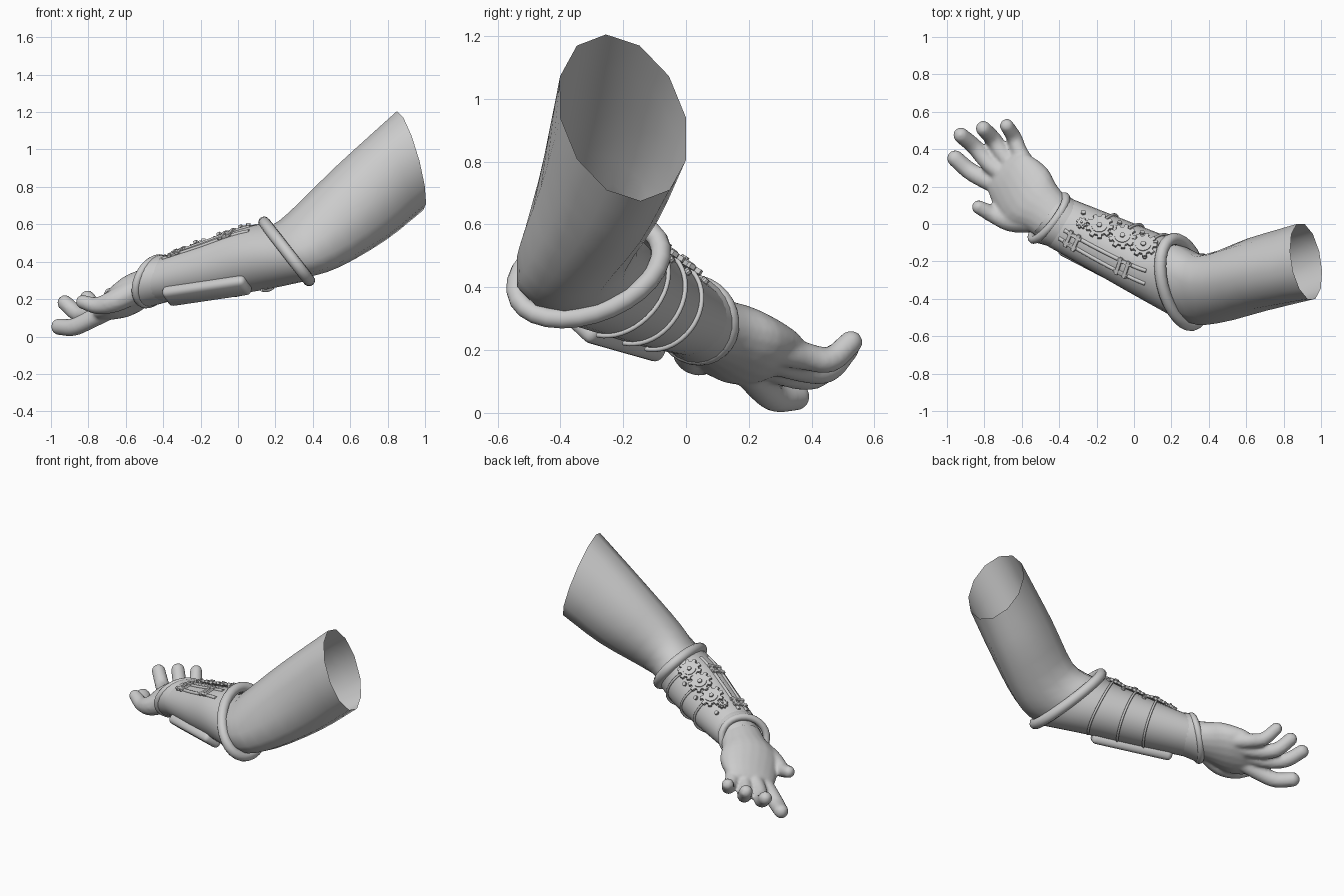
import bpy, bmesh
from math import pi, cos, sin, radians
from mathutils import Vector, Matrix

if "Cube" in bpy.data.objects:
    bpy.data.objects.remove(bpy.data.objects["Cube"])


def spline(rows, t):
    """Smooth interpolation through rows of numbers, t in 0..1."""
    n = len(rows) - 1
    i = min(int(t * n), n - 1)
    f = t * n - i
    b, c = rows[i], rows[i + 1]
    a = rows[i - 1] if i > 0 else [2 * p - q for p, q in zip(b, c)]
    d = rows[i + 2] if i + 2 <= n else [2 * q - p for p, q in zip(b, c)]
    return [0.5 * (2 * q + (r - p) * f + (2 * p - 5 * q + 4 * r - s) * f * f
                   + (3 * q - p - 3 * r + s) * f ** 3) for p, q, r, s in zip(a, b, c, d)]


def section_point(rows, t, ang, scale=1.0):
    s = spline(rows, t)
    return Vector(s[:3]) + scale * (Vector(s[3:6]) * cos(ang) + Vector(s[6:9]) * sin(ang))


def finish(name, bm, smooth=True):
    bmesh.ops.recalc_face_normals(bm, faces=bm.faces)
    me = bpy.data.meshes.new(name)
    bm.to_mesh(me)
    bm.free()
    for p in me.polygons:
        p.use_smooth = smooth
    ob = bpy.data.objects.new(name, me)
    bpy.context.collection.objects.link(ob)
    return ob


def skin(bm, rings, caps=False):
    vs = [[bm.verts.new(p) for p in r] for r in rings]
    n = len(vs[0])
    for a, b in zip(vs, vs[1:]):
        for i in range(n):
            j = (i + 1) % n
            bm.faces.new((a[i], a[j], b[j], b[i]))
    if caps:
        bm.faces.new(vs[0])
        bm.faces.new(vs[-1])


def loft(bm, rows, sides, steps, caps=False):
    skin(bm, [[section_point(rows, k / steps, 2 * pi * i / sides) for i in range(sides)]
              for k in range(steps + 1)], caps)


def tube(name, pts, r, cyclic=False, res=3):
    cu = bpy.data.curves.new(name, 'CURVE')
    cu.dimensions = '3D'
    cu.bevel_depth, cu.bevel_resolution, cu.use_fill_caps = r, res, True
    sp = cu.splines.new('POLY')
    sp.points.add(len(pts) - 1)
    for p, q in zip(sp.points, pts):
        p.co = (*q, 1)
    sp.use_cyclic_u = cyclic
    ob = bpy.data.objects.new(name, cu)
    bpy.context.collection.objects.link(ob)


# Each row: centre, sideways half axis, upward half axis
ARM = [(.92, -.2, .94, -.05, .2, 0, -.07, -.055, .265),
       (.66, -.27, .715, -.05, .193, 0, -.13, -.03, .2),
       (.42, -.345, .53, -.03, .185, 0, -.12, .02, .16),
       (.27, -.32, .455, 0, .2, 0, -.09, .06, .14),
       (.05, -.2, .4, .065, .14, 0, -.05, .025, .135),
       (-.2, -.08, .35, .06, .12, 0, -.03, .01, .12),
       (-.46, .05, .285, .08, .1, 0, 0, 0, .1)]
BRACER = [(.26, -.31, .455, 0, .215, 0, -.12, .085, .155),
          (.08, -.22, .413, .08, .16, 0, -.06, .025, .163),
          (-.15, -.11, .357, .07, .145, 0, -.035, .01, .145),
          (-.44, .03, .297, .08, .115, 0, .03, -.01, .122)]
PALM = [(-.42, .02, .29, .08, .1, 0, 0, 0, .1),
        (-.5, .09, .262, .088, .115, .01, 0, 0, .102),
        (-.58, .16, .22, .117, .137, .035, .0, -.02, .112),
        (-.66, .25, .177, .106, .116, .038, .0, .02, .08),
        (-.70, .29, .16, .082, .092, .03, 0, .02, .047)]

# Bare arm, open at the shoulder end
bm = bmesh.new()
loft(bm, ARM, 12, 18)
finish("arm", bm)

# Hand: palm and fingers fused together
bm = bmesh.new()
loft(bm, PALM, 20, 12, True)
FINGERS = [
    [(-.66, .18, .16, .055), (-.79, .235, .09, .05), (-.88, .285, .05, .048), (-.955, .35, .052, .045)],
    [(-.66, .24, .17, .055), (-.77, .32, .13, .048), (-.85, .41, .12, .045), (-.925, .475, .18, .042)],
    [(-.61, .27, .18, .055), (-.70, .37, .145, .048), (-.75, .45, .14, .045), (-.805, .51, .205, .042)],
    [(-.54, .26, .21, .055), (-.61, .38, .18, .045), (-.64, .46, .17, .042), (-.68, .525, .225, .038)],
    [(-.56, .02, .24, .068), (-.66, .02, .19, .062), (-.75, .05, .165, .047), (-.83, .09, .185, .038)]]
for path in FINGERS:
    rings = []
    for k in range(13):
        s = spline(path, k / 12)
        d = Vector(spline(path, min(1, k / 12 + .02))[:3]) - Vector(spline(path, max(0, k / 12 - .02))[:3])
        q = d.to_track_quat('Z', 'Y')
        rings.append([Vector(s[:3]) + q @ Vector((cos(a * pi / 6), sin(a * pi / 6), 0)) * s[3]
                      for a in range(12)])
    skin(bm, rings, True)
    tip = path[-1]
    bmesh.ops.create_icosphere(bm, subdivisions=3, radius=tip[3], matrix=Matrix.Translation(tip[:3]))
hand = finish("hand", bm)
m = hand.modifiers.new("fuse", 'REMESH')
m.mode, m.voxel_size, m.use_smooth_shade = 'VOXEL', .011, True
m = hand.modifiers.new("soften", 'SMOOTH')
m.factor, m.iterations = .5, 4

# Bracer shell, rolled elbow cuff and wrist cuff with a low flare
bm = bmesh.new()
loft(bm, BRACER, 28, 18)
finish("bracer", bm)


def cuff(name, row, r):
    tube(name, [section_point([row, row], 0, 2 * pi * i / 28) for i in range(28)], r, True, 4)


cuff("elbow_cuff", BRACER[0], .032)
cuff("wrist_cuff", (-.455, .032, .295, .085, .116, 0, .035, -.01, .123), .022)
bm = bmesh.new()
loft(bm, [(-.38, 0, .31, .074, .12, 0, .005, -.005, .127),
          (-.42, .018, .303, .08, .124, 0, .02, -.008, .134),
          (-.455, .032, .295, .085, .13, 0, .035, -.01, .14)], 24, 6)
finish("wrist_flare", bm)


# Local frame on the bracer: x along the forearm, z outward
def frame(t, deg, lift=0.0):
    a = radians(deg)
    p = section_point(BRACER, t, a)
    x = (section_point(BRACER, min(1, t + .02), a) - section_point(BRACER, max(0, t - .02), a)).normalized()
    z = x.cross(section_point(BRACER, t, a + .05) - section_point(BRACER, t, a - .05)).normalized()
    if z.dot(p - Vector(spline(BRACER, t)[:3])) < 0:
        z = -z
    y = z.cross(x)
    mat = Matrix((x, y, z)).transposed().to_4x4()
    mat.translation = p + z * lift
    return mat


def disc(bm, r, z0, z1, sides=20):
    skin(bm, [[(r * cos(2 * pi * i / sides), r * sin(2 * pi * i / sides), z) for i in range(sides)]
              for z in (z0, z1)], True)


def gear(name, mat, r, teeth):
    bm = bmesh.new()
    outline = []
    for k in range(teeth):
        for off, rad in ((-.3, r), (-.2, r * 1.32), (.2, r * 1.32), (.3, r)):
            a = 2 * pi * (k + off) / teeth
            outline.append((rad * cos(a), rad * sin(a)))
    skin(bm, [[(x, y, z) for x, y in outline] for z in (-.008, .008)], True)
    disc(bm, r * .75, .008, .013)
    disc(bm, r * .25, .013, .022, 10)
    bm.transform(mat)
    finish(name, bm, False)


# Gear train on top with small gears and studs
for i, (t, deg) in enumerate(((.36, 62), (.54, 62), (.72, 62))):
    gear(f"gear_{i}", frame(t, deg, .009), .056, 9)
gear("small_gear", frame(.84, 72, .008), .024, 8)
for i, (t, deg) in enumerate(((.26, 48), (.45, 36), (.62, 34), (.28, 80), (.87, 48))):
    bm = bmesh.new()
    disc(bm, .013, -.01, .013, 10)
    bm.transform(frame(t, deg))
    finish(f"stud_{i}", bm, False)

# Cables wrapping the back of the forearm
for i, t in enumerate((.33, .55, .72)):
    tube(f"cable_{i}", [section_point(BRACER, t - .03 * sin(pi * k / 20), radians(46 - 148 * k / 20), 1.04)
                        for k in range(21)], .0075)

# Closing seam rails
for i, deg in enumerate((102, 124)):
    tube(f"seam_rail_{i}", [section_point(BRACER, .2 + .72 * k / 14, radians(deg), .985) for k in range(15)], .011)


def block(name, mat, size, bevel):
    bm = bmesh.new()
    bmesh.ops.create_cube(bm, size=1, matrix=mat @ Matrix.Diagonal((*size, 1)))
    ob = finish(name, bm, bevel > .01)
    m = ob.modifiers.new("round", 'BEVEL')
    m.width, m.segments = bevel, 4


# Clasps across the seam
for i, t in enumerate((.43, .84)):
    for j, off in enumerate((-.024, .024)):
        block(f"clasp_{i}_strap_{j}", frame(t, 113, .004) @ Matrix.Translation((off, 0, 0)),
              (.02, .1, .014), .003)
    for j, deg in enumerate((102, 124)):
        block(f"clasp_{i}_pin_{j}", frame(t, deg, .003), (.085, .02, .02), .004)

# Long rounded case under the forearm
block("under_case", frame(.66, 228, .006), (.5, .125, .065), .028)
